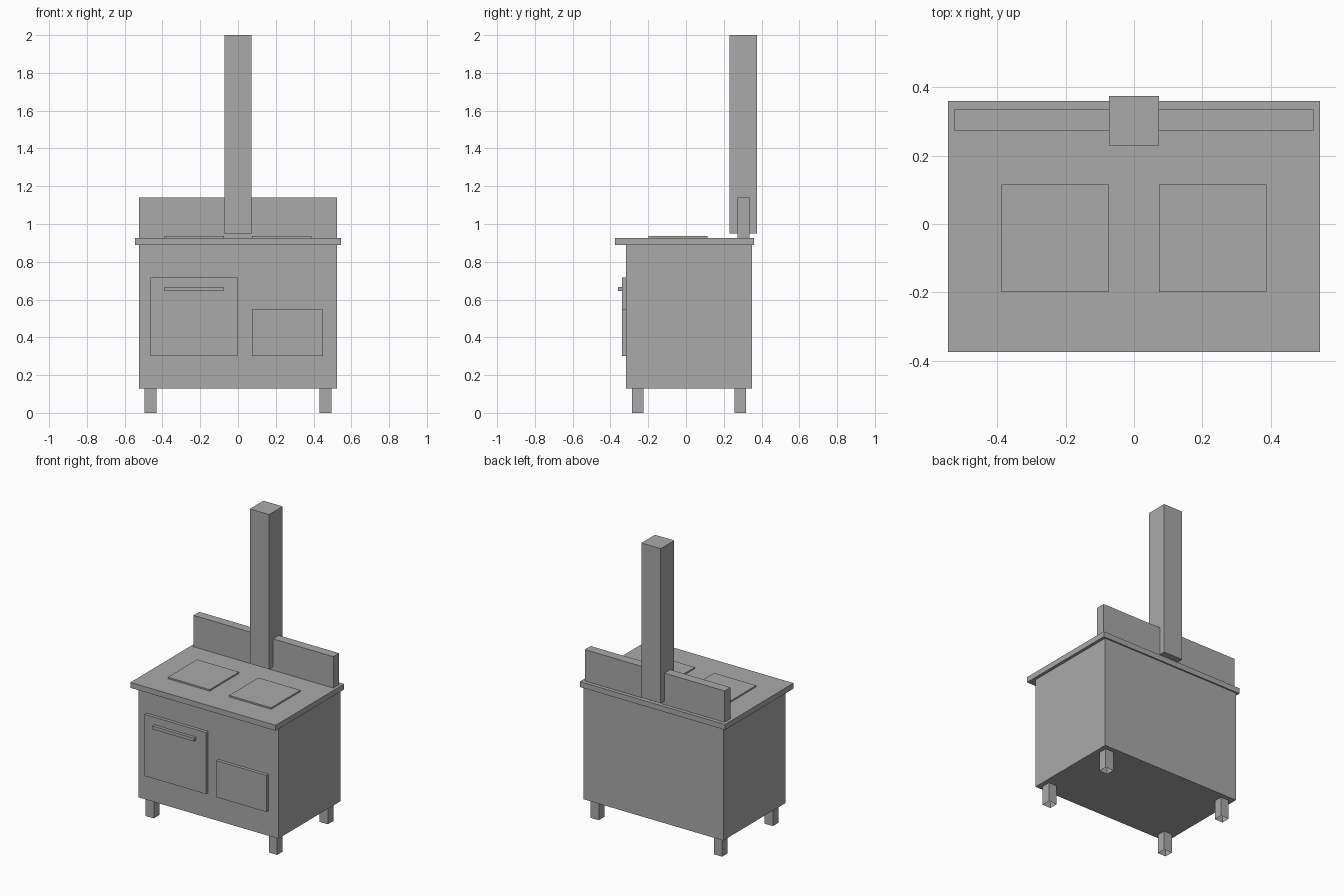
import bpy

if "Cube" in bpy.data.objects:
    bpy.data.objects.remove(bpy.data.objects["Cube"])

metal = bpy.data.materials.new("stove_grey")
metal.diffuse_color = (0.4, 0.4, 0.4, 1.0)
metal.use_nodes = True
metal.node_tree.nodes["Principled BSDF"].inputs["Base Color"].default_value = metal.diffuse_color


def box(name, x, y, z, open_bottom=False):
    """Box from (min, max) ranges on each axis; optionally without its bottom face."""
    verts = [(a, b, c) for c in z for b in y for a in x]
    faces = [(4, 5, 7, 6), (0, 1, 5, 4), (1, 3, 7, 5), (3, 2, 6, 7), (2, 0, 4, 6)]
    if not open_bottom:
        faces.append((0, 2, 3, 1))
    mesh = bpy.data.meshes.new(name)
    mesh.from_pydata(verts, [], faces)
    mesh.materials.append(metal)
    obj = bpy.data.objects.new(name, mesh)
    bpy.context.collection.objects.link(obj)
    return obj


# Body, worktop and splash back
box("stove_body", (-0.525, 0.525), (-0.317, 0.35), (0.13, 0.89))
box("worktop", (-0.545, 0.545), (-0.375, 0.36), (0.89, 0.927))
box("splash_back", (-0.525, 0.525), (0.273, 0.335), (0.927, 1.14))

# Chimney, floating just above the worktop and overhanging the back
box("chimney", (-0.0725, 0.0725), (0.23, 0.375), (0.95, 2.0))

# Oven door with handle, and firebox door
box("oven_door", (-0.463, -0.003), (-0.339, -0.317), (0.30, 0.718))
box("oven_handle", (-0.39, -0.078), (-0.36, -0.339), (0.645, 0.667))
box("firebox_door", (0.075, 0.45), (-0.339, -0.317), (0.30, 0.548))

# Hot plates and legs, mirrored left and right
for side, s in (("left", -1), ("right", 1)):
    def mirrored(a, b):
        return tuple(sorted((s * a, s * b)))
    box(f"{side}_hot_plate", mirrored(0.073, 0.388), (-0.199, 0.115), (0.927, 0.937))
    for end, y in (("front", (-0.286, -0.226)), ("back", (0.258, 0.318))):
        box(f"{end}_{side}_leg", mirrored(0.432, 0.494), y, (0.0, 0.13), open_bottom=True)
